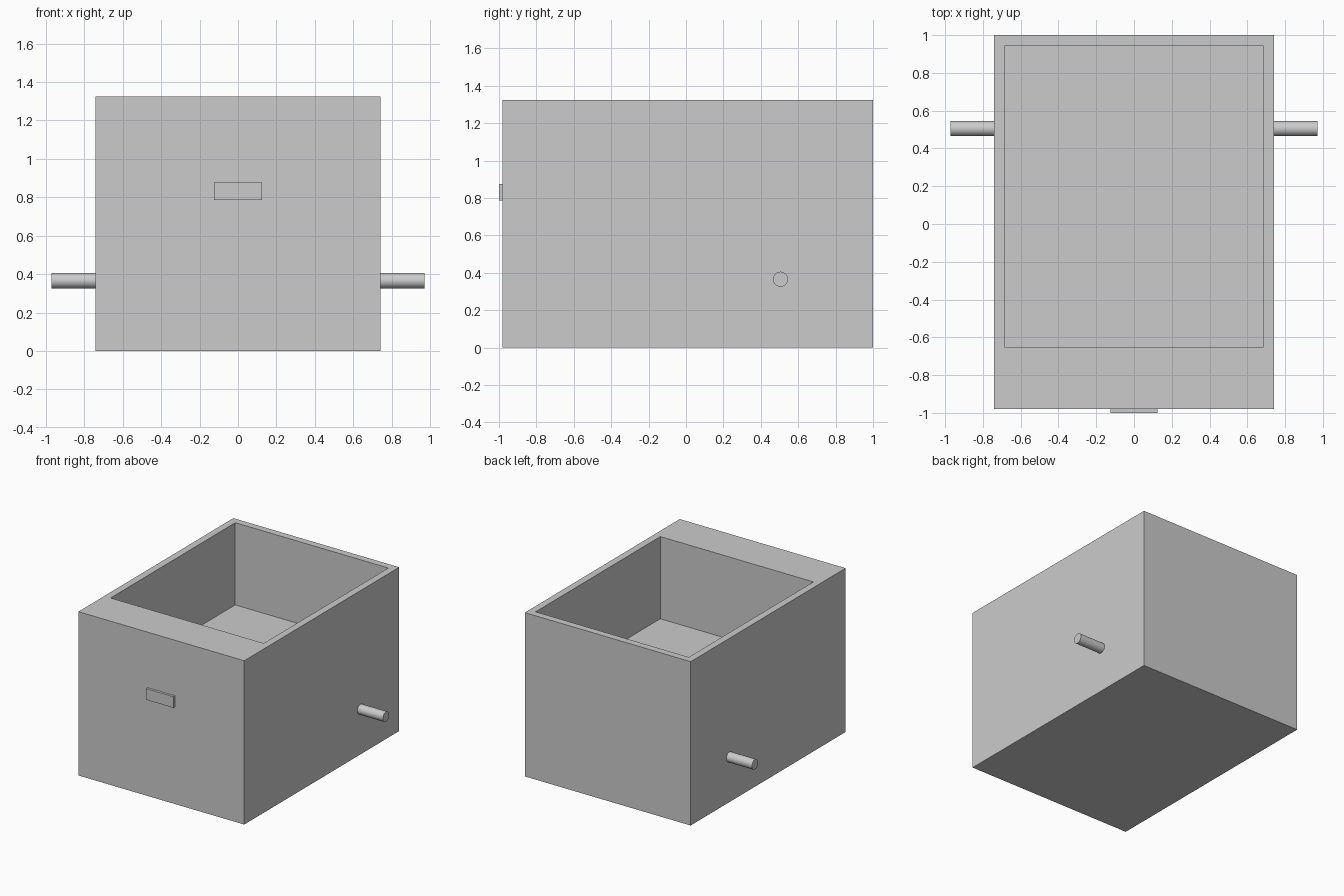
import bpy, bmesh, math
from mathutils import Vector

cube = bpy.data.objects.get("Cube")
if cube:
    bpy.data.objects.remove(cube, do_unlink=True)

grey = bpy.data.materials.new("light_grey")
grey.use_nodes = True
colour = (0.6, 0.6, 0.6, 1)
grey.diffuse_color = colour
grey.node_tree.nodes["Principled BSDF"].inputs["Base Color"].default_value = colour


def box(name, low, high):
    """Axis-aligned box between two corners; returns the object."""
    bm = bmesh.new()
    bmesh.ops.create_cube(bm, size=1)
    low, high = Vector(low), Vector(high)
    for v in bm.verts:
        v.co = (low + high) / 2 + v.co * (high - low)
    mesh = bpy.data.meshes.new(name)
    bm.to_mesh(mesh)
    bm.free()
    mesh.materials.append(grey)
    ob = bpy.data.objects.new(name, mesh)
    bpy.context.collection.objects.link(ob)
    return ob


# Solid block with a half-depth pocket, leaving a wider rim at the front
HALF_W, FRONT, BACK, TOP = 0.742, -0.98, 1.0, 1.325
WALL, FRONT_RIM, FLOOR = 0.08, 0.33, 0.66
body = box("body", (-HALF_W, FRONT, 0), (HALF_W, BACK, TOP))
bm = bmesh.new()
bm.from_mesh(body.data)
bm.faces.ensure_lookup_table()
lid = max(bm.faces, key=lambda f: f.calc_center_median().z)
bmesh.ops.inset_region(bm, faces=[lid], thickness=WALL)
for v in lid.verts:
    if v.co.y < 0:
        v.co.y = FRONT + FRONT_RIM
walls = bmesh.ops.extrude_discrete_faces(bm, faces=[lid])
for v in walls["faces"][0].verts:
    v.co.z = FLOOR
bmesh.ops.recalc_face_normals(bm, faces=bm.faces)
bm.to_mesh(body.data)
bm.free()

# Thin raised plate on the front
box("front_plate", (-0.124, -1.0, 0.786), (0.124, FRONT, 0.876))

# Round side pins
PIN_END = 0.971
for side, sign in (("left", 1), ("right", -1)):
    bpy.ops.mesh.primitive_cylinder_add(
        vertices=32, radius=0.04, depth=PIN_END - HALF_W,
        location=(sign * (PIN_END + HALF_W) / 2, 0.505, 0.366),
        rotation=(0, math.pi / 2, 0))
    pin = bpy.context.object
    pin.name = side + "_pin"
    pin.data.materials.append(grey)
    bpy.ops.object.shade_smooth_by_angle(angle=math.radians(35))
